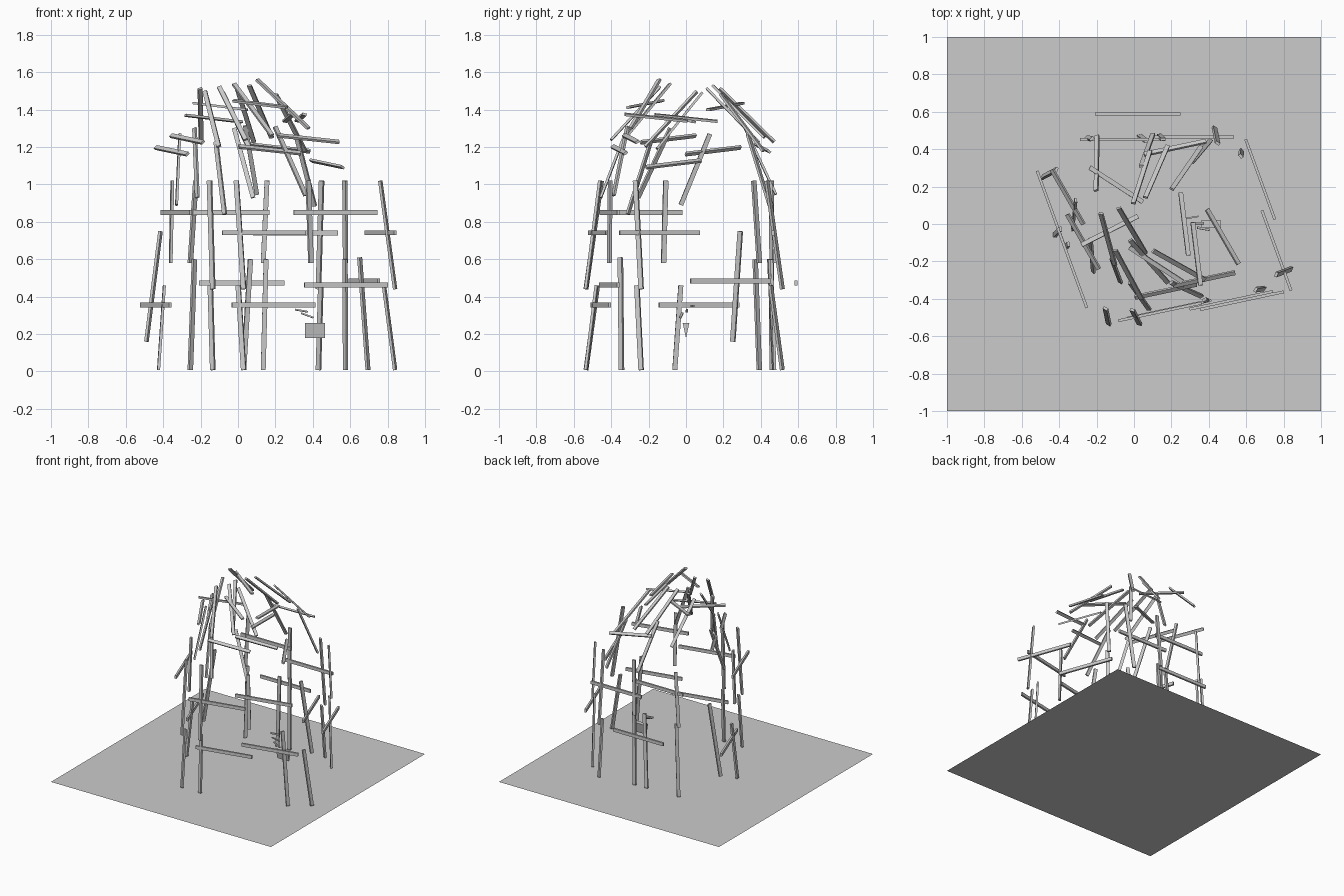
import bpy, bmesh
from math import radians, cos, sin
from mathutils import Vector, Matrix

if "Cube" in bpy.data.objects:
    bpy.data.objects.remove(bpy.data.objects["Cube"])

HUB = Vector((0.15, 0, 0))

def mesh_object(name, bm):
    bmesh.ops.recalc_face_normals(bm, faces=bm.faces)
    me = bpy.data.meshes.new(name)
    bm.to_mesh(me)
    bm.free()
    bpy.context.collection.objects.link(bpy.data.objects.new(name, me))

def stick(name, mid, axis, length, width=.026, thick=.015, hub_z=0):
    """Flat stick centred on mid, its broad face turned away from the hut centre."""
    mid, axis = Vector(mid), Vector(axis).normalized()
    out = mid - HUB - Vector((0, 0, hub_z or mid.z))
    side = axis.cross(out).normalized()
    out = side.cross(axis)
    rot = Matrix((side, out, axis)).transposed().to_4x4()
    bm = bmesh.new()
    bmesh.ops.create_cube(bm, size=1, matrix=Matrix.Translation(mid) @ rot @
                          Matrix.Diagonal((width, thick, length, 1)))
    mesh_object(name, bm)

def heading(yaw, pitch=0):
    y, p = radians(yaw), radians(pitch)
    return Vector((cos(y) * cos(p), sin(y) * cos(p), sin(p)))

# ground sheet
bm = bmesh.new()
bmesh.ops.create_grid(bm, x_segments=1, y_segments=1, size=1)
mesh_object("ground_sheet", bm)

# posts: each leans inward with a swirl, lower and upper tiers on the same column
def post(name, x, y, z0, z1, lean):
    inward = (HUB - Vector((x, y, 0))).normalized()
    foot = Vector((x, y, z0))
    top = foot + Matrix.Rotation(radians(40), 3, 'Z') @ inward * lean
    top.z = z1
    stick(name, (foot + top) / 2, top - foot, (top - foot).length)

LEANING = [(-.135, -.535), (.03, -.535), (.84, -.24), (.43, .515)]
UPRIGHT = [(-.255, .46), (.135, .475), (.575, .392)]
for lean, columns in ((.085, LEANING), (.03, UPRIGHT)):
    for x, y in columns:
        post("lower_post", x, y, .008, .46 if lean > .05 else .6, lean * .75)
        post("upper_post", x, y, .44 if lean > .05 else .58, 1.02, lean)
for x, y, h in ((-.425, -.06, .46), (.03, .47, .6), (.695, -.345, .61)):
    post("lower_post", x, y, .008, h, .045)
for x, y in ((-.36, -.12), (.39, -.41)):
    post("upper_post", x, y, .58, 1.02, .015)
stick("loose_post", (-.452, .27, .455), (.075, .04, .59), .596)

# wall rails: midpoints grouped by wall, all one length
WALLS = {
    -70: [(-.33, -.235, .85), (-.44, .07, .355), (.762, -.142, .742), (.675, .238, .483)],
    12: [(.52, -.408, .85), (.138, -.47, .742), (.578, -.41, .462), (.19, -.455, .356)],
    0: [(-.06, .452, .85), (.307, .465, .74), (.02, .588, .474)]}
for yaw, mids in WALLS.items():
    for m in mids:
        stick("wall_rail", m, heading(yaw), .456)

# roof rails: nearly level, grouped by heading
ROOF_RAILS = {
    -60: [(-.355, .145, 1.18), (-.272, -.095, 1.243), (.475, -.068, 1.11)],
    -33: [(-.095, .21, 1.417), (.118, -.217, 1.43)],
    12: [(.375, -.295, 1.245), (.22, .408, 1.195), (.17, -.357, 1.185)],
    27: [(-.13, -.035, 1.352)],
    97: [(.335, -.16, 1.357), (.27, 0, 1.355)]}
for yaw, mids in ROOF_RAILS.items():
    for m in mids:
        stick("roof_rail", m, heading(yaw, -6), .34, .024, .013, .75)

# roof ribs: steep low down, flatter near the crown, heading set by place on the dome
RIBS = [
    (-.2, .325, 1.37), (-.14, -.08, 1.35), (-.095, -.25, 1.035), (-.225, -.17, 1.115),
    (-.32, .05, 1.08), (-.01, -.035, 1.34), (-.03, -.27, 1.38), (.03, -.385, 1.115),
    (.07, .395, 1.13), (.04, .25, 1.37), (.08, -.2, 1.4), (.12, .28, 1.39),
    (.24, -.22, 1.43), (.28, -.35, 1.125), (.36, .39, 1.075), (.28, .3, 1.33)]
for x, y, z in RIBS:
    yaw = 75 - 70 * x if y > .06 else -58 + 120 * x
    stick("roof_rib", (x, y, z), heading(yaw, -70 + 80 * (z - 1.05)), .41, .024, .013, .75)

# hanging wedge inside the hut
bm = bmesh.new()
tri = bm.faces.new([bm.verts.new((.358, y, z)) for y, z in
                    ((-.018, .26), (.018, .26), (0, .178))])
new = bmesh.ops.extrude_face_region(bm, geom=[tri], use_keep_orig=True)["geom"]
bmesh.ops.translate(bm, vec=(.107, 0, 0),
                    verts=[v for v in new if isinstance(v, bmesh.types.BMVert)])
mesh_object("hanging_wedge", bm)

# small splinters above the wedge
for i in range(3):
    stick("splinter", (.31 + .03 * i, .035 - .03 * i, .35 - .025 * i),
          heading(10 - 10 * i, -10 * i), .07, .012, .008)
